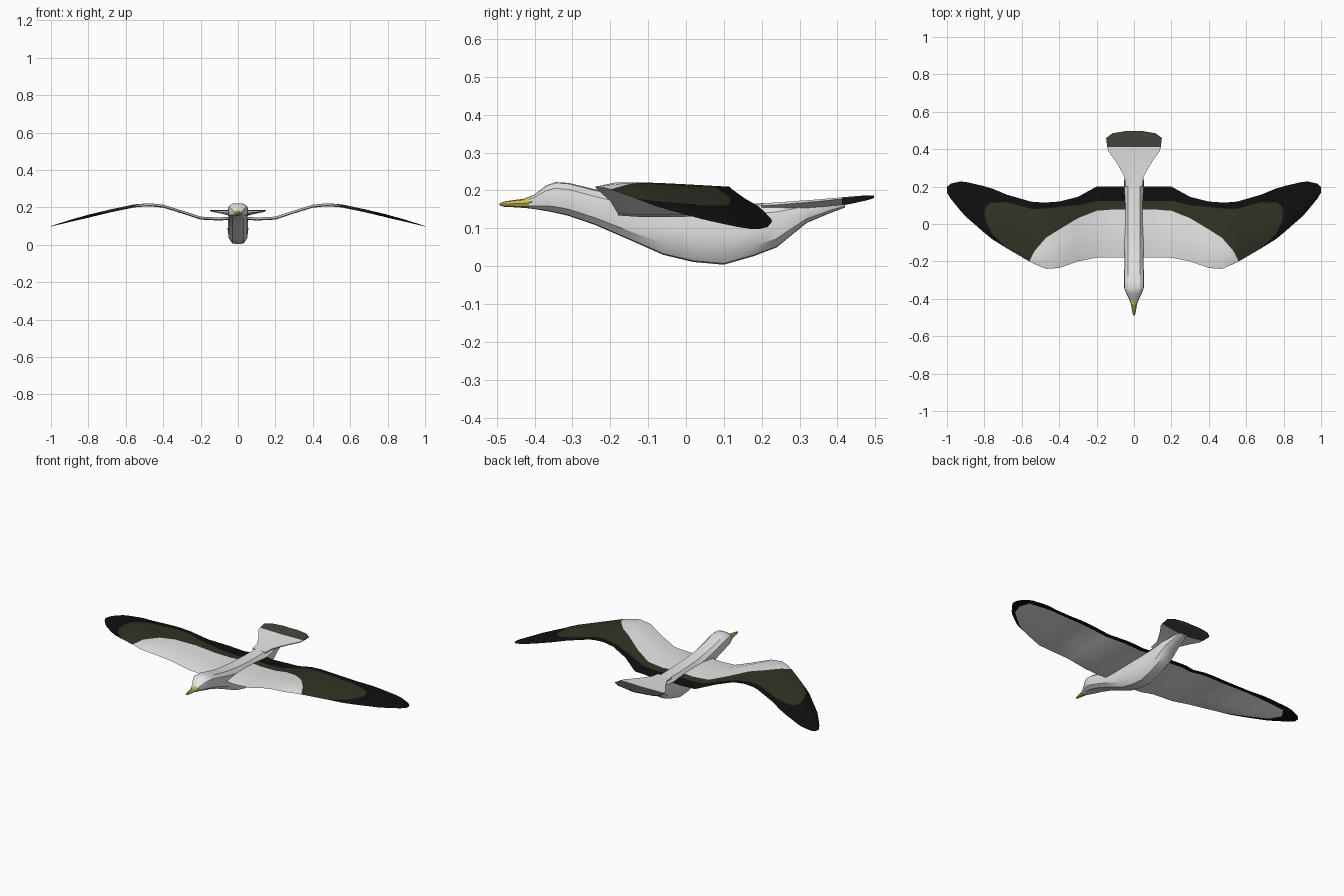
import bpy, bmesh, math


def material(name, rgb):
    m = bpy.data.materials.new(name)
    m.diffuse_color = (*rgb, 1)
    return m


WHITE = material("white_feather", (0.78, 0.78, 0.78))
OLIVE = material("dark_olive_feather", (0.033, 0.032, 0.018))
BLACK = material("black_feather", (0.005, 0.005, 0.005))
GREY = material("tail_grey", (0.06, 0.06, 0.05))
YELLOW = material("beak_yellow", (0.62, 0.52, 0.09))


def finish(name, bm, mats, angle=30):
    bmesh.ops.remove_doubles(bm, verts=bm.verts, dist=0.0002)
    bmesh.ops.recalc_face_normals(bm, faces=bm.faces)
    mesh = bpy.data.meshes.new(name)
    bm.to_mesh(mesh)
    bm.free()
    for m in mats:
        mesh.materials.append(m)
    ob = bpy.data.objects.new(name, mesh)
    bpy.context.collection.objects.link(ob)
    bpy.ops.object.select_all(action='DESELECT')
    ob.select_set(True)
    bpy.context.view_layer.objects.active = ob
    bpy.ops.object.shade_smooth_by_angle(angle=math.radians(angle))
    return ob


def loft(name, sections, profile, mats, rule=lambda y: 0):
    """Rings along y; section = (y, half width, bottom, top), profile = half outline."""
    ring = profile + [(-x, h) for x, h in reversed(profile) if x > 0]
    bm = bmesh.new()
    rows = [[bm.verts.new((x * w, y, b + h * (t - b))) for x, h in ring]
            for y, w, b, t in sections]
    n = len(ring)
    for r0, r1 in zip(rows, rows[1:]):
        for i in range(n):
            j = (i + 1) % n
            f = bm.faces.new((r0[i], r0[j], r1[j], r1[i]))
            f.material_index = rule(f.calc_center_median().y)
    for r in (rows[0], rows[-1]):
        f = bm.faces.new(r)
        f.material_index = rule(r[0].co.y)
    return finish(name, bm, mats)


# Body with head and neck
body_profile = [(0, 0), (0.55, 0.02), (0.9, 0.2), (1, 0.48), (0.95, 0.8), (0.6, 0.97), (0, 1)]
loft("body", [
    (-0.415, 0.020, 0.153, 0.181), (-0.395, 0.029, 0.150, 0.193),
    (-0.370, 0.042, 0.146, 0.213), (-0.345, 0.052, 0.141, 0.222),
    (-0.310, 0.054, 0.133, 0.220), (-0.240, 0.052, 0.109, 0.203),
    (-0.150, 0.052, 0.070, 0.185), (-0.060, 0.054, 0.030, 0.175),
    (0.020, 0.055, 0.011, 0.170), (0.100, 0.055, 0.004, 0.167),
    (0.180, 0.054, 0.027, 0.166), (0.240, 0.052, 0.050, 0.167),
    (0.280, 0.050, 0.083, 0.168), (0.320, 0.045, 0.115, 0.170),
    (0.385, 0.035, 0.142, 0.174), (0.420, 0.020, 0.155, 0.174),
], body_profile, [WHITE])

# Beak
loft("beak", [
    (-0.405, 0.025, 0.152, 0.187), (-0.430, 0.016, 0.154, 0.178),
    (-0.460, 0.011, 0.156, 0.174), (-0.480, 0.007, 0.157, 0.171),
    (-0.492, 0.002, 0.161, 0.166),
], [(0, 0), (0.7, 0.15), (1, 0.5), (0.6, 0.87), (0, 1)], [YELLOW])

# Fanned tail with a dark end band
loft("tail", [
    (0.200, 0.045, 0.135, 0.166), (0.250, 0.050, 0.138, 0.169),
    (0.300, 0.077, 0.143, 0.173), (0.345, 0.105, 0.150, 0.176),
    (0.390, 0.138, 0.157, 0.180), (0.412, 0.143, 0.160, 0.182),
    (0.460, 0.149, 0.170, 0.186), (0.485, 0.115, 0.176, 0.187),
    (0.496, 0.050, 0.180, 0.187),
], [(0, 0), (0.5, 0.3), (1, 0.8), (1, 1), (0.5, 0.97), (0, 0.9)], [WHITE, GREY],
    lambda y: 1 if y > 0.411 else 0)

# Wing stations: x, leading y, trailing y, z, then chord fractions where
# the white, olive and rear black bands begin on the upper side
STATIONS = [
    (0.00, -0.180, 0.200, 0.142, 0, 0.68, 0.80),
    (0.10, -0.180, 0.200, 0.134, 0, 0.68, 0.80),
    (0.20, -0.180, 0.200, 0.139, 0, 0.66, 0.80),
    (0.30, -0.200, 0.145, 0.172, 0, 0.67, 0.87),
    (0.40, -0.235, 0.120, 0.203, 0, 0.58, 0.92),
    (0.47, -0.240, 0.115, 0.210, 0, 0.47, 0.91),
    (0.53, -0.215, 0.117, 0.207, 0, 0.22, 0.89),
    (0.56, -0.200, 0.122, 0.203, 0, 0.00, 0.88),
    (0.68, -0.130, 0.157, 0.178, 0, 0.00, 0.86),
    (0.76, -0.080, 0.190, 0.159, 0.10, 0.10, 0.72),
    (0.79, -0.055, 0.198, 0.152, 0.25, 0.25, 0.60),
    (0.80, -0.047, 0.202, 0.149, 0.42, 0.42, 0.42),
    (0.90, 0.040, 0.225, 0.125, 0.42, 0.42, 0.42),
    (0.93, 0.074, 0.227, 0.117, 0.42, 0.42, 0.42),
    (0.98, 0.135, 0.216, 0.104, 0.42, 0.42, 0.42),
    (1.00, 0.168, 0.198, 0.099, 0.42, 0.42, 0.42),
]
STEPS = 3


def under_bands(x):
    """Chord fractions of the white underside patch inside its black rim."""
    if x > 0.92:
        return 0.45, 0.45, 0.45
    k = max(0, (x - 0.68) / 0.22)
    return 0.14 * k, 0.45, 0.92 - 0.12 * k


def wing_point(side, station, t, upper):
    x, lead, trail, z = station[:4]
    bulge = math.sin(math.pi * math.sqrt(t)) * min(1, (1.0 - x) * 5 + 0.15)
    return side * x, lead + t * (trail - lead), z + bulge * (0.012 if upper else -0.004)


bm = bmesh.new()
for side in (-1, 1):
    for upper in (True, False):
        bands = (2, 0, 1, 2) if upper else (2, 0, 0, 2)
        rows = []
        for s in STATIONS:
            cuts = [0, *(s[4:] if upper else under_bands(s[0])), 1]
            ts = [a + (b - a) * i / STEPS for a, b in zip(cuts, cuts[1:]) for i in range(STEPS)]
            rows.append([bm.verts.new(wing_point(side, s, t, upper)) for t in ts + [1]])
        for r0, r1 in zip(rows, rows[1:]):
            for i in range(len(r0) - 1):
                f = bm.faces.new((r0[i], r0[i + 1], r1[i + 1], r1[i]))
                f.material_index = bands[i // STEPS]
finish("wings", bm, [WHITE, OLIVE, BLACK], 40)
